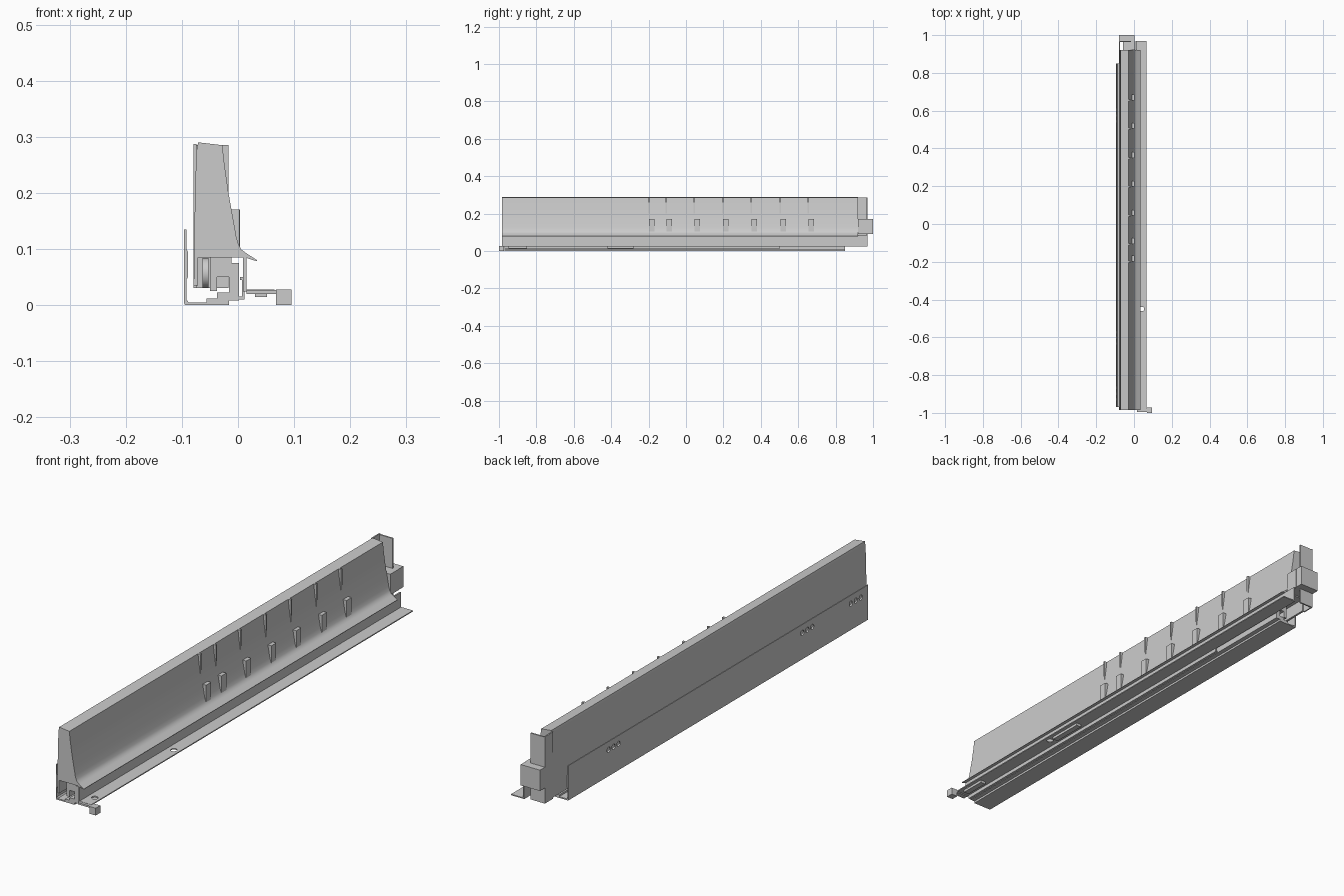
import bpy, bmesh, math
from mathutils import Vector

cube = bpy.data.objects.get("Cube")
if cube:
    bpy.data.objects.remove(cube, do_unlink=True)

grey = bpy.data.materials.new("plain grey")
grey.use_nodes = True
COLOUR = (0.6, 0.6, 0.6, 1)
grey.diffuse_color = COLOUR
grey.node_tree.nodes["Principled BSDF"].inputs["Base Color"].default_value = COLOUR


def extrude(name, profile, y0, y1, smooth=False):
    """Closed xz profile pulled along y."""
    bm = bmesh.new()
    face = bm.faces.new([bm.verts.new((x, y0, z)) for x, z in profile])
    out = bmesh.ops.extrude_face_region(bm, geom=[face])
    moved = [v for v in out["geom"] if isinstance(v, bmesh.types.BMVert)]
    bmesh.ops.translate(bm, verts=moved, vec=Vector((0, y1 - y0, 0)))
    bmesh.ops.recalc_face_normals(bm, faces=bm.faces)
    mesh = bpy.data.meshes.new(name)
    bm.to_mesh(mesh)
    bm.free()
    mesh.materials.append(grey)
    obj = bpy.data.objects.new(name, mesh)
    bpy.context.collection.objects.link(obj)
    if smooth:
        bpy.ops.object.select_all(action="DESELECT")
        obj.select_set(True)
        bpy.context.view_layer.objects.active = obj
        bpy.ops.object.shade_smooth_by_angle(angle=math.radians(25))
    return obj


def box(name, x0, x1, y0, y1, z0, z1):
    return extrude(name, [(x0, z0), (x1, z0), (x1, z1), (x0, z1)], y0, y1)


def drill(target, name, location, radius, axis):
    """Round hole through a thin sheet."""
    turn = (0, math.pi / 2, 0) if axis == "x" else (0, 0, 0)
    bpy.ops.mesh.primitive_cylinder_add(vertices=16, radius=radius, depth=0.03,
                                        location=location, rotation=turn)
    cutter = bpy.context.object
    cutter.name = name
    cutter.hide_render = True
    cutter.hide_set(True)
    cutter.display_type = "WIRE"
    mod = target.modifiers.new(name, "BOOLEAN")
    mod.operation = "DIFFERENCE"
    mod.object = cutter
    mod.solver = "EXACT"
    bpy.context.view_layer.objects.active = target
    bpy.ops.object.modifier_apply(modifier=mod.name)
    bpy.data.objects.remove(cutter, do_unlink=True)


FRONT, WALL_END, BACK = -0.985, 0.92, 0.97

# Drawer side wall with its curved foot and hanging outer skirt
extrude("side_wall", [
    (-0.079, 0.035), (-0.078, 0.12), (-0.076, 0.22), (-0.074, 0.275), (-0.071, 0.29),
    (-0.028, 0.285), (-0.024, 0.25), (-0.017, 0.2), (-0.008, 0.15), (-0.003, 0.122),
    (0.001, 0.108), (0.006, 0.099), (0.014, 0.093), (0.034, 0.08), (0.034, 0.078),
    (0.012, 0.085), (-0.071, 0.085), (-0.071, 0.035)], FRONT, WALL_END, True)

# Inner leg and the flange that carries the drawer base
flange = extrude("base_flange", [
    (0.009, 0.085), (0.015, 0.085), (0.015, 0.028), (0.065, 0.028),
    (0.065, 0.024), (0.009, 0.024)], FRONT, BACK)
for y in (-0.93, -0.45):
    drill(flange, "flange_hole", (0.042, y, 0.026), 0.012, "z")

# Fixed outer rail
rail = extrude("cabinet_rail", [
    (-0.096, 0.135), (-0.092, 0.135), (-0.092, 0.1), (-0.089, 0.095), (-0.089, 0.05),
    (-0.092, 0.045), (-0.092, 0.01), (-0.088, 0.005), (-0.056, 0.005), (-0.056, 0.012),
    (-0.037, 0.012), (-0.037, 0.022), (-0.016, 0.022), (-0.016, 0.0), (-0.094, 0.0),
    (-0.096, 0.003)], -0.97, 0.85)
for group in (-0.895, -0.6, 0.577):
    for step in (-1, 0, 1):
        drill(rail, "screw_hole", (-0.093, group + step * 0.03, 0.103), 0.01, "x")

# Sliding runner under the wall
extrude("runner", [
    (-0.05, 0.085), (-0.05, 0.025), (-0.037, 0.025), (-0.037, 0.05), (-0.016, 0.05),
    (-0.016, 0.008), (0.002, 0.008), (0.002, 0.075), (-0.012, 0.075),
    (-0.012, 0.085)], -0.97, 0.85)
extrude("lower_hook", [
    (0.004, 0.05), (0.012, 0.05), (0.012, 0.01), (0.0, 0.01), (0.0, 0.015),
    (0.007, 0.015), (0.007, 0.045), (0.004, 0.045)], -0.97, 0.5)
for i, y in enumerate((-0.9, -0.3, 0.3)):
    bpy.ops.mesh.primitive_cylinder_add(vertices=24, radius=0.027, depth=0.01,
                                        location=(-0.058, y, 0.057),
                                        rotation=(0, math.pi / 2, 0))
    bpy.context.object.name = f"roller_{i + 1}"
    bpy.context.object.data.materials.append(grey)
    bpy.ops.object.shade_smooth_by_angle(angle=math.radians(30))

# Catch and release arm below the flange
box("catch", 0.03, 0.052, -0.42, -0.28, 0.014, 0.024)
box("front_catch", 0.03, 0.052, -0.95, -0.85, 0.014, 0.024)
box("release_arm", 0.015, 0.07, -0.995, -0.975, 0.02, 0.027)
box("release_button", 0.068, 0.095, -1.0, -0.972, 0.0, 0.028)

# Seven lugs and seven tapered fins on the inner face
LUG_SHAPE = [(-0.03, 0.17), (0.003, 0.17), (0.003, 0.105), (-0.03, 0.105)]
FIN_SHAPE = [(-0.04, 0.285), (-0.017, 0.285), (-0.017, 0.198), (-0.04, 0.198)]
for i, y in enumerate((-0.183, -0.09, 0.06, 0.213, 0.365, 0.52, 0.67)):
    extrude(f"lug_{i + 1}", LUG_SHAPE, y - 0.015, y + 0.015)
    extrude(f"fin_{i + 1}", FIN_SHAPE, y - 0.02, y - 0.012)

# Rear bracket that holds the back panel
box("bracket_side", -0.079, -0.074, WALL_END, BACK, 0.03, 0.287)
box("bracket_plate", -0.079, -0.017, BACK - 0.006, BACK, 0.03, 0.285)
box("bracket_lug", -0.058, 0.004, WALL_END, BACK, 0.09, 0.17)
box("bracket_tab", -0.079, 0.003, BACK, 1.0, 0.09, 0.17)
